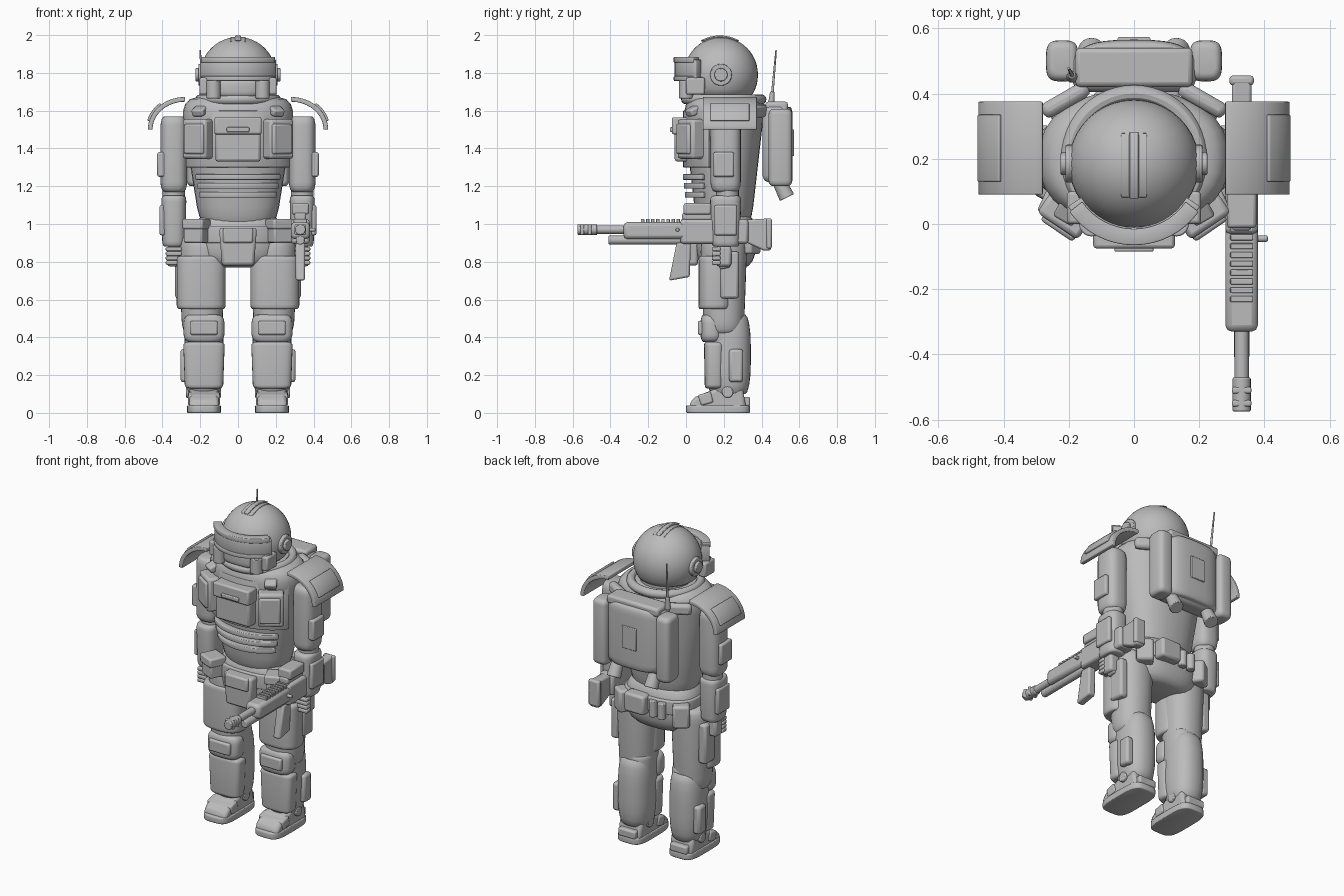
import bpy, bmesh, math
from mathutils import Vector, Matrix

cube = bpy.data.objects.get("Cube")
if cube:
    bpy.data.objects.remove(cube, do_unlink=True)

grey = bpy.data.materials.new("plain grey")
grey.use_nodes = True
grey.diffuse_color = (.5, .5, .5, 1)
grey.node_tree.nodes["Principled BSDF"].inputs["Base Color"].default_value = grey.diffuse_color

# Shared positions: depth of body and head, and sideways centres of leg, arm and rifle
BODY, HEAD, LEG, ARM, GUN = .2, .185, .18, .34, .33


def finish(name, bm, bevel=0, thick=0, pair=False):
    """Turn the mesh into an object; pair mirrors it to the other side."""
    bmesh.ops.recalc_face_normals(bm, faces=bm.faces)
    mesh = bpy.data.meshes.new(name)
    bm.to_mesh(mesh)
    bm.free()
    for polygon in mesh.polygons:
        polygon.use_smooth = True
    mesh.set_sharp_from_angle(angle=math.radians(40))
    mesh.materials.append(grey)
    ob = bpy.data.objects.new(name, mesh)
    bpy.context.collection.objects.link(ob)
    if thick:
        solid = ob.modifiers.new("thickness", "SOLIDIFY")
        solid.thickness, solid.offset = thick, 0
    if bevel:
        soft = ob.modifiers.new("soft edges", "BEVEL")
        soft.width, soft.segments, soft.limit_method = bevel, 2, "ANGLE"
    if pair:
        ob.modifiers.new("other side", "MIRROR").use_mirror_merge = False


def box(name, at, size, bevel=.01, turn=0, tilt=0, taper=1, pair=False):
    """Soft box; taper narrows the bottom, turn is about z, tilt about x."""
    bm = bmesh.new()
    bmesh.ops.create_cube(bm, size=1)
    for v in bm.verts:
        k = taper if v.co.z < 0 else 1
        v.co = Vector((v.co.x * size[0] * k, v.co.y * size[1] * k, v.co.z * size[2]))
    spin = Matrix.Rotation(math.radians(turn), 4, "Z") @ Matrix.Rotation(math.radians(tilt), 4, "X")
    bm.transform(Matrix.Translation(at) @ spin)
    finish(name, bm, bevel, pair=pair)


def barrel(name, at, z, radii, cap=.03, end=.8, taper=1, power=2.5, pair=False, sides=32):
    """Upright rounded body; its ends shrink to the factor end over the height cap."""
    bm = bmesh.new()
    low, high = z
    steps = [cap * (1 - math.cos(math.pi * i / 8)) for i in range(5)]
    loops = []
    for h in [low + s for s in steps] + [high - s for s in reversed(steps)]:
        gap = 1 - min(h - low, high - h, cap) / cap
        k = end + (1 - end) * math.sqrt(max(0, 1 - gap * gap))
        k *= taper + (1 - taper) * (h - low) / (high - low)
        loop = []
        for i in range(sides):
            c, s = math.cos(math.tau * i / sides), math.sin(math.tau * i / sides)
            x, y = (math.copysign(abs(q) ** (2 / power), q) for q in (c, s))
            loop.append(bm.verts.new((at[0] + k * radii[0] * x, at[1] + k * radii[1] * y, h)))
        loops.append(loop)
    for a, b in zip(loops, loops[1:]):
        for i in range(sides):
            j = (i + 1) % sides
            bm.faces.new((a[i], a[j], b[j], b[i]))
    bm.faces.new(loops[0])
    bm.faces.new(loops[-1])
    finish(name, bm, pair=pair)


def rod(name, start, stop, radius, tip=None, bevel=.005, pair=False):
    a, b = Vector(start), Vector(stop)
    bm = bmesh.new()
    bmesh.ops.create_cone(bm, cap_ends=True, segments=20, radius1=radius,
                          radius2=tip or radius, depth=(b - a).length)
    turn = (b - a).to_track_quat("Z", "Y").to_matrix().to_4x4()
    bm.transform(Matrix.Translation((a + b) / 2) @ turn)
    finish(name, bm, bevel, pair=pair)


def arc(centre, radii, start, stop, steps=16):
    angles = [math.radians(start + (stop - start) * i / steps) for i in range(steps + 1)]
    return [(centre[0] + radii[0] * math.sin(a), centre[1] + radii[1] * math.cos(a)) for a in angles]


def sheet(name, path, place, low, high, thick, pair=False):
    """Thin plate swept from low to high; place turns a path point into a position."""
    bm = bmesh.new()
    rows = [(bm.verts.new(place(p, low)), bm.verts.new(place(p, high))) for p in path]
    for a, b in zip(rows, rows[1:]):
        bm.faces.new((a[0], b[0], b[1], a[1]))
    finish(name, bm, .004, thick, pair)


def band(name, radii, half, z, height, thick=.03, depth=BODY):
    """Curved strip wrapped around the front."""
    path = arc((0, depth), (radii[0], -radii[1]), -half, half)
    sheet(name, path, lambda p, h: (p[0], p[1], h), z - height / 2, z + height / 2, thick)


def slab(name, outline, x, width, bevel=.01, pair=False):
    """Side outline of (y, z) points given thickness across x."""
    bm = bmesh.new()
    face = bm.faces.new([bm.verts.new((x - width / 2, y, z)) for y, z in outline])
    out = bmesh.ops.extrude_face_region(bm, geom=[face])["geom"]
    moved = [v for v in out if isinstance(v, bmesh.types.BMVert)]
    bmesh.ops.translate(bm, vec=(width, 0, 0), verts=moved)
    finish(name, bm, bevel, pair=pair)


# Helmet: sphere cut flat at the neck, with a crest along the top
bm = bmesh.new()
bmesh.ops.create_uvsphere(bm, u_segments=40, v_segments=24, radius=.2)
for v in bm.verts:
    v.co = (v.co.x, v.co.y * .98 + HEAD, max(v.co.z, -.11) + 1.79)
finish("helmet", bm)
for name, width, rise in (("helmet_crest", .08, .2), ("helmet_crest_ridge", .03, .208)):
    slab(name, arc((.18, 1.79), (rise, rise), -30, 30), 0, width, .004)

# Visor, breathing mask and ear discs
band("visor", (.21, .205), 60, 1.82, .1, .05, depth=.17)
band("visor_brow", (.215, .21), 56, 1.87, .03, .05, depth=.17)
band("visor_lower_rim", (.215, .21), 56, 1.77, .025, .05, depth=.17)
barrel("breathing_mask", (0, .06), (1.67, 1.77), (.14, .08), end=.7)
rod("mask_filters", (.13, 0, 1.665), (.13, 0, 1.76), .038, pair=True)
box("cheek_guards", (.18, .05, 1.73), (.05, .1, .09), pair=True)
rod("ear_discs", (.17, HEAD, 1.79), (.21, HEAD, 1.79), .058, pair=True)
rod("ear_caps", (.2, HEAD, 1.79), (.225, HEAD, 1.79), .035, pair=True)

# Torso, neck, collar and chest armour
barrel("torso", (0, BODY), (.97, 1.67), (.31, .222), cap=.12, end=.72, taper=.64, power=2.3)
rod("neck", (0, BODY, 1.6), (0, BODY, 1.72), .15)
bpy.ops.mesh.primitive_torus_add(location=(0, BODY, 1.66), major_radius=.2, minor_radius=.026)
bpy.context.object.name = "collar"
bpy.context.object.data.materials.append(grey)
bpy.ops.object.shade_smooth_by_angle()
band("chest_plate", (.285, BODY), 68, 1.45, .3)
for i in range(3):
    band("rib_band", (.225 + i * .012, .185 + i * .006), 58, 1.155 + i * .047, .03, .04)

# Chest pouches and shoulder straps
box("centre_chest_pouch", (0, -.015, 1.44), (.24, .09, .22), .015)
box("centre_pouch_flap", (0, -.02, 1.52), (.25, .11, .09))
box("centre_pouch_tab", (0, -.07, 1.5), (.12, .03, .025), .005)
box("chest_pouches", (.21, .03, 1.45), (.15, .09, .21), .015, turn=34, pair=True)
box("chest_pouch_flaps", (.21, .02, 1.45), (.12, .1, .16), turn=34, pair=True)
box("front_straps", (.19, .06, 1.61), (.07, .12, .04), turn=30, tilt=25, pair=True)
box("back_straps", (.21, .38, 1.6), (.16, .05, .07), .02, turn=-30, pair=True)

# Arms and hands
barrel("upper_arms", (ARM, .21), (1.17, 1.57), (.07, .08), cap=.05, end=.7, power=2.8, pair=True)
rod("elbows", (ARM, .22, 1.1), (ARM, .22, 1.2), .06, pair=True)
barrel("forearms", (ARM, .21), (.88, 1.15), (.067, .083), taper=.9, power=2.8, pair=True)
box("arm_pads", (.4, BODY, 1.315), (.055, .11, .13), pair=True)
box("wrist_plates", (.4, .21, 1.02), (.03, .12, .16), pair=True)
box("palms", (ARM, BODY, .83), (.07, .08, .11), .015, pair=True)
for i in range(4):
    box("fingers", (ARM, .16, .795 + i * .024), (.085, .045, .022), .006, pair=True)

# Curved shoulder guards with a raised plate
def across(p, h):
    return p[0], h, p[1]


sheet("shoulder_guards", arc((.28, 1.5), (.185, .16), 0, 90), across, .09, .375, .025, pair=True)
sheet("shoulder_plates", arc((.28, 1.5), (.2, .175), 40, 75), across, .13, .335, .016, pair=True)

# Backpack with side tubes, nozzles and antenna
box("backpack", (0, .47, 1.425), (.38, .13, .41), .035)
barrel("backpack_bulge", (0, .49), (1.23, 1.62), (.18, .075), cap=.05, power=2.8)
box("backpack_badge_plate", (0, .56, 1.43), (.1, .025, .14), .004)
box("backpack_top_flap", (0, .48, 1.62), (.36, .12, .055), .015)
barrel("pack_tubes", (.22, .5), (1.2, 1.61), (.05, .063), end=.6, power=3.5, pair=True)
rod("pack_nozzles", (.13, .49, 1.23), (.13, .535, 1.14), .035, .042, pair=True)
rod("antenna_base", (-.19, .45, 1.62), (-.19, .457, 1.7), .018, .012)
rod("antenna", (-.19, .457, 1.69), (-BODY, .477, 1.92), .007, .004, bevel=0)

# Pelvis, belt and belt pouches
barrel("pelvis", (0, .21), (.77, 1.06), (.235, .16), cap=.11, end=.6)
barrel("belt", (0, .21), (.9, .99), (.24, .17), cap=.01, end=.96)
box("front_belt_pouch", (0, .03, .88), (.2, .08, BODY), .015, taper=.85)
box("front_pouch_flap", (0, .02, .94), (.16, .09, .08))
for x in (-.1, -.04):
    rod("belt_canister", (x, .385, .88), (x, .385, .98), .025)
box("back_belt_pouch", (.07, .385, .94), (.14, .08, .12), .015)
box("belt_pouches", (.22, .07, .95), (.11, .1, .1), turn=25, pair=True)
box("belt_pouch_flaps", (.22, .065, 1), (.12, .11, .055), turn=25, pair=True)
box("rear_hip_pouches", (.2, .335, .91), (.1, .09, .14), .015, turn=-35, pair=True)

# Legs with thigh, knee, shin and side guards
barrel("thighs", (.19, .2), (.42, .93), (.125, .125), cap=.08, taper=.85, power=2.2, pair=True)
barrel("thigh_guards", (.195, .155), (.55, .83), (.13, .09), cap=.025, end=.9, power=2.8, pair=True)
barrel("knees", (LEG, .21), (.36, .55), (.1, .1), pair=True)
barrel("calves", (LEG, .225), (.1, .52), (.103, .118), cap=.16, end=.75, power=2.3, pair=True)
barrel("shin_guards", (LEG, .15), (.13, .375), (.11, .055), cap=.02, taper=.92, power=3.5, pair=True)
barrel("knee_guards", (LEG, .135), (.375, .52), (.108, .058), cap=.04, end=.7, power=3, pair=True)
box("knee_plates", (LEG, .09, .45), (.145, .055, .075), pair=True)
box("thigh_pads", (.305, .23, .73), (.055, .1, .25), .015, pair=True)
box("calf_pads", (.28, .265, .25), (.05, .075, .175), .015, pair=True)

# Boots
boot = ((.02, .02), (.02, .055), (.05, .085), (.16, .13), (.3, .13), (.32, .02))
slab("boots", boot, LEG, .155, .02, pair=True)
barrel("soles", (LEG, .17), (0, .04), (.09, .17), cap=.01, end=.96, power=4, pair=True)
box("toe_straps", (LEG, .105, .075), (.17, .07, .06), tilt=15, pair=True)
box("heel_caps", (LEG, .315, .06), (.12, .05, .05), pair=True)
rod("ankle_studs", (.09, .22, .11), (.275, .22, .11), .03, pair=True)

# Rifle: barrel, body, rail and sight
rod("rifle_barrel", (GUN, -.5, .97), (GUN, -.2, .97), .022)
rod("rifle_muzzle", (GUN, -.575, .97), (GUN, -.47, .97), .028)
for y in (-.55, -.51):
    box("muzzle_rib", (GUN, y, .97), (.06, .02, .055), .006)
box("rifle_handguard", (GUN, -.15, .965), (.1, .36, .09), .02)
rod("rifle_under_tube", (GUN, -.41, .915), (GUN, 0, .915), .024)
box("rifle_receiver", (GUN, .15, .96), (.1, .36, .13), .015)
for i in range(9):
    box("rail_tooth", (GUN, i * .027 - .23, 1.01), (.07, .018, .035), .003)
box("rifle_sight_base", (GUN, .065, 1.04), (.06, .17, .04))
box("rifle_sight", (GUN, .06, 1.08), (.09, .145, .06))

# Rifle: stock, magazine, grip and bolt
slab("rifle_stock", ((.28, .92), (.28, 1.02), (.45, 1.03), (.45, .86), (.41, .86)), GUN, .06)
box("rifle_butt_pad", (GUN, .44, .95), (.075, .03, .16))
slab("rifle_magazine", ((-.05, .9), (.025, .9), (.02, .72), (-.09, .7)), GUN, .05)
slab("rifle_grip", ((.16, .92), (.22, .92), (.235, .77), (.18, .76)), GUN, .045)
rod("rifle_bolt", (GUN, -.045, .97), (.41, -.045, .97), .01)
